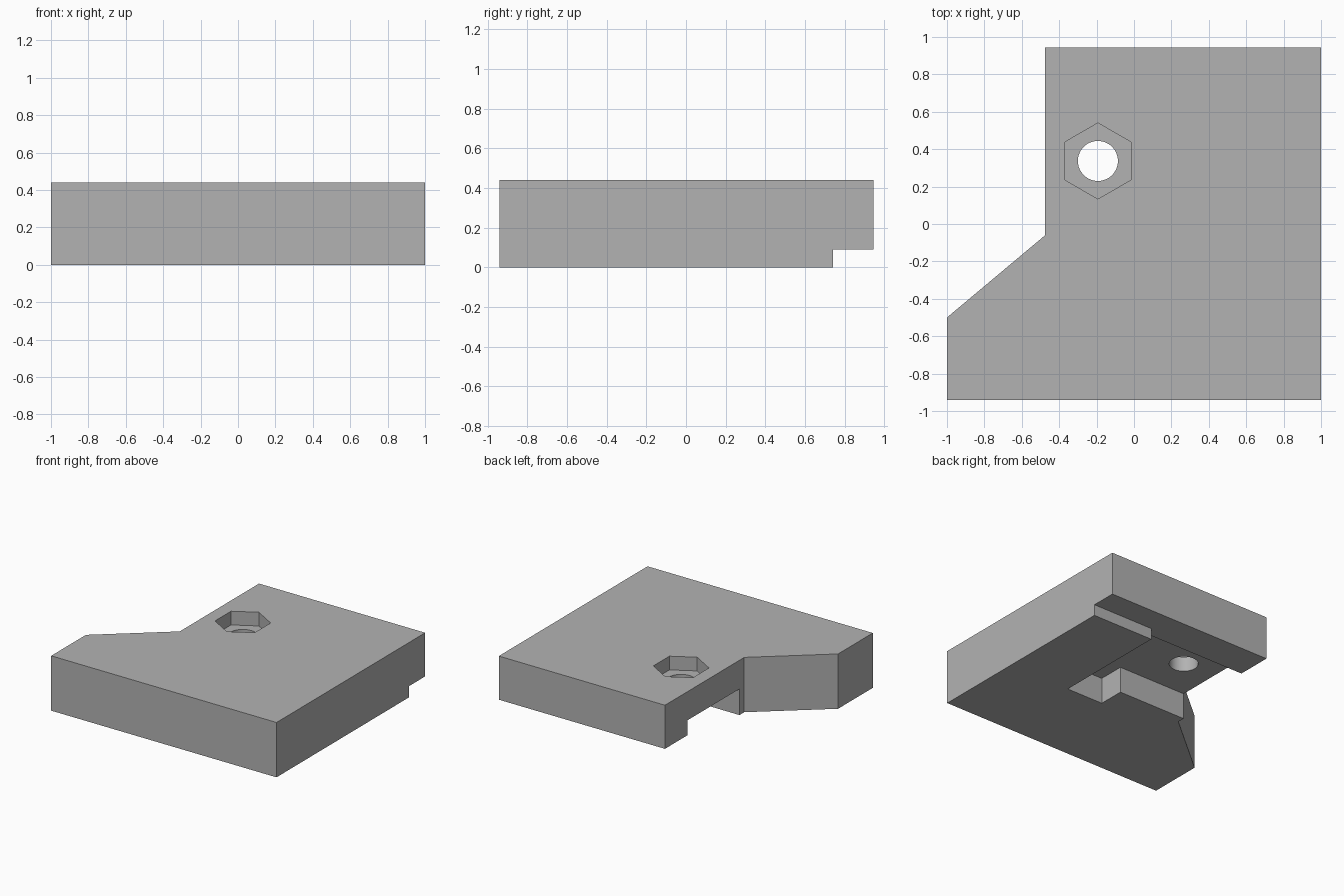
import bpy
import bmesh
from math import cos, sin, pi, radians

if "Cube" in bpy.data.objects:
    bpy.data.objects.remove(bpy.data.objects["Cube"], do_unlink=True)

grey = bpy.data.materials.new("plain grey")
grey.use_nodes = True
colour = (0.45, 0.45, 0.45, 1)
grey.diffuse_color = colour
grey.node_tree.nodes["Principled BSDF"].inputs["Base Color"].default_value = colour


def prism(name, outline, bottom, top):
    """Extrude a flat outline between two heights."""
    bm = bmesh.new()
    base = bm.faces.new([bm.verts.new((x, y, bottom)) for x, y in outline])
    raised = bmesh.ops.extrude_face_region(bm, geom=[base])["geom"]
    verts = [v for v in raised if isinstance(v, bmesh.types.BMVert)]
    bmesh.ops.translate(bm, verts=verts, vec=(0, 0, top - bottom))
    bmesh.ops.recalc_face_normals(bm, faces=bm.faces)
    mesh = bpy.data.meshes.new(name)
    bm.to_mesh(mesh)
    bm.free()
    mesh.materials.append(grey)
    obj = bpy.data.objects.new(name, mesh)
    bpy.context.collection.objects.link(obj)
    return obj


def ring(centre, radius, sides):
    """Regular polygon with a corner pointing to the back."""
    angles = [pi / 2 + 2 * pi * i / sides for i in range(sides)]
    return [(centre[0] + radius * cos(a), centre[1] + radius * sin(a)) for a in angles]


# Main block with the angled corner
left, right, front, back, height = -1, 1, -0.94, 0.945, 0.44
waist = -0.475
block = prism("mounting_block", [(left, front), (right, front), (right, back),
                                 (waist, back), (waist, -0.06), (left, -0.5)], 0, height)

# Underside step along the back, deep stepped recess, nut pocket and bolt hole
lip, ceiling, pocket_floor = 0.09, 0.21, 0.33
inner, step, rail = 0.455, 0.13, 0.66
bolt = (-0.193, 0.337)
cutters = [
    prism("back_step_cutter", [(1.1, 0.74), (1.1, 1.1), (-0.6, 1.1), (-0.6, 0.6),
                               (inner, 0.6), (inner, 0.74)], -0.1, lip),
    prism("recess_cutter", [(inner, -0.213), (inner, rail), (-0.6, rail), (-0.6, 0),
                            (step, 0), (step, -0.213)], -0.1, ceiling),
    prism("nut_pocket_cutter", ring(bolt, 0.203, 6), pocket_floor, 0.6),
    prism("bolt_hole_cutter", ring(bolt, 0.107, 64), 0.1, 0.5),
]

bpy.context.view_layer.objects.active = block
for cutter in cutters:
    cutter.hide_render = True
    cut = block.modifiers.new(cutter.name, "BOOLEAN")
    cut.operation = "DIFFERENCE"
    cut.solver = "EXACT"
    cut.object = cutter
    bpy.ops.object.modifier_apply(modifier=cut.name)
    bpy.data.objects.remove(cutter, do_unlink=True)

# Smooth bolt hole, crisp edges elsewhere
bpy.ops.object.select_all(action="DESELECT")
block.select_set(True)
bpy.ops.object.shade_smooth_by_angle(angle=radians(20))
